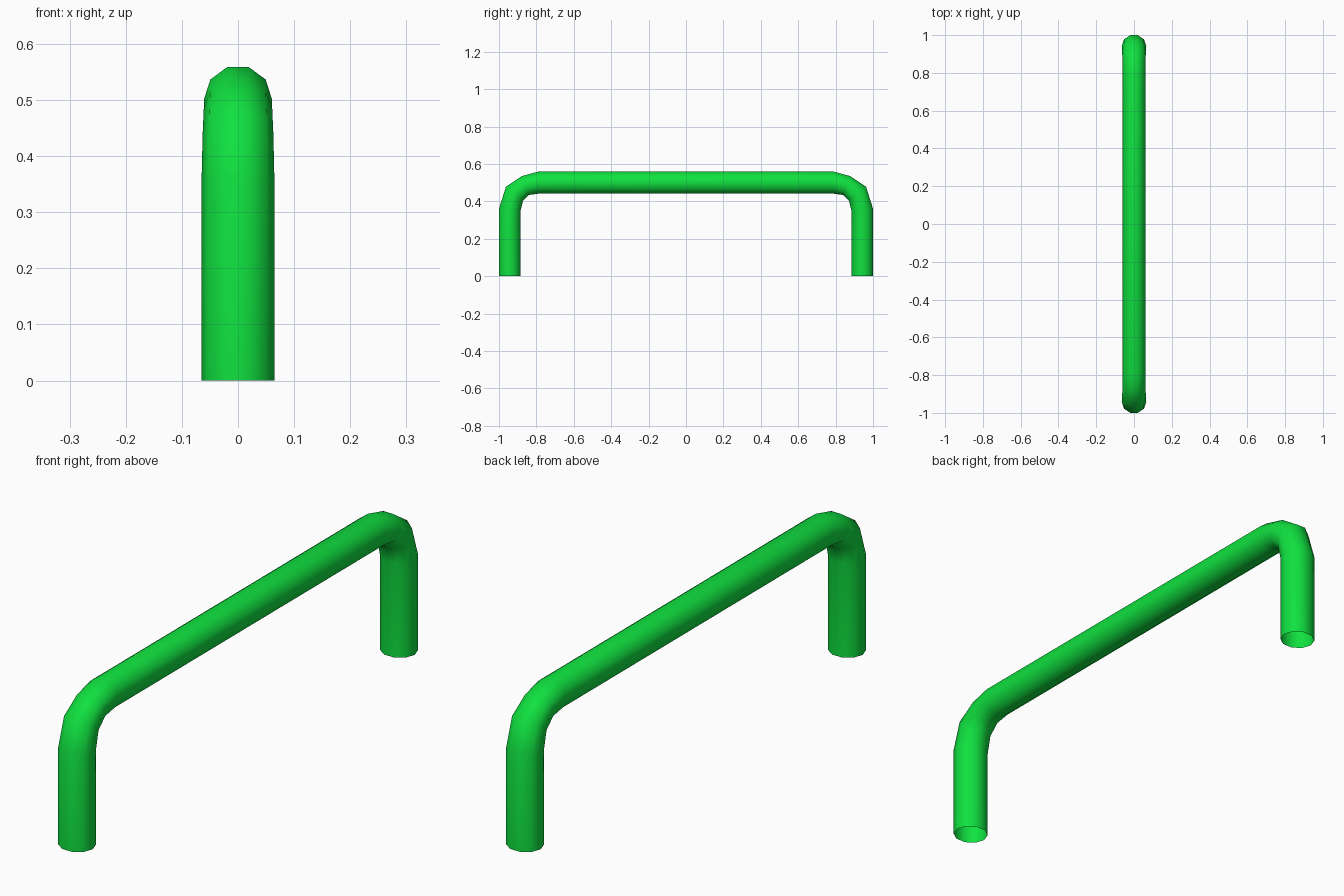
import bpy, bmesh
from math import sin, cos, pi, radians
from mathutils import Vector

if "Cube" in bpy.data.objects:
    bpy.data.objects.remove(bpy.data.objects["Cube"])

SIDES = 10

# Each ring of the half handle: outer (y, z), inner (y, z), half width in x
half = [
    ((1.0, 0.0), (0.885, 0.0), 0.065),
    ((1.0, 0.36), (0.885, 0.347), 0.065),
    ((0.963, 0.478), (0.872, 0.402), 0.063),
    ((0.878, 0.535), (0.840, 0.434), 0.061),
    ((0.790, 0.559), (0.790, 0.441), 0.061),
]
mirrored = [((-o[0], o[1]), (-i[0], i[1]), w) for o, i, w in reversed(half)]

bm = bmesh.new()


def ring(outer, inner, width):
    """Ten-sided ring spanning the outer and inner bend points."""
    o, i = Vector((0, *outer)), Vector((0, *inner))
    mid, arm = (o + i) / 2, (o - i) / 2 / sin(radians(72))
    return [bm.verts.new(mid + arm * sin(2 * pi * k / SIDES)
                         + Vector((width * cos(2 * pi * k / SIDES), 0, 0)))
            for k in range(SIDES)]


# Swept tube with open feet
rings = [ring(*r) for r in half + mirrored]
for a, b in zip(rings, rings[1:]):
    for k in range(SIDES):
        n = (k + 1) % SIDES
        bm.faces.new((a[k], a[n], b[n], b[k]))
bmesh.ops.recalc_face_normals(bm, faces=bm.faces)
for f in bm.faces:
    f.smooth = True

mesh = bpy.data.meshes.new("handle_bar")
bm.to_mesh(mesh)
bm.free()
handle = bpy.data.objects.new("handle_bar", mesh)
bpy.context.collection.objects.link(handle)

# Green paint
paint = bpy.data.materials.new("green_paint")
paint.diffuse_color = (0.005, 0.75, 0.05, 1)
paint.use_nodes = True
paint.node_tree.nodes["Principled BSDF"].inputs["Base Color"].default_value = paint.diffuse_color
mesh.materials.append(paint)
